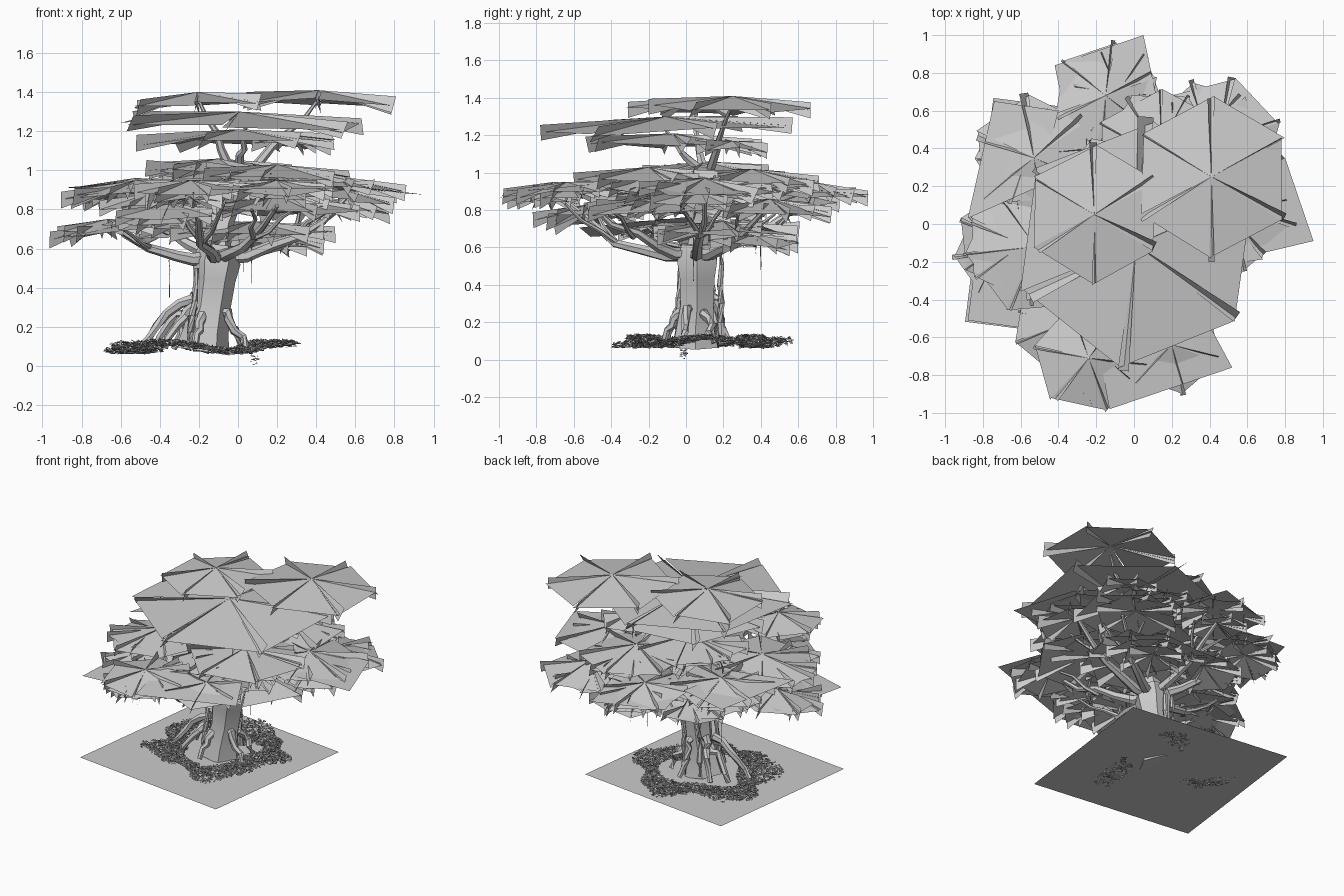
import bpy
import bmesh
import random
from math import sin, cos, pi, radians, tau, hypot
from mathutils import Vector, Matrix

random.seed(7)
jitter = random.uniform

old = bpy.data.objects.get("Cube")
if old:
    bpy.data.objects.remove(old, do_unlink=True)

grey = bpy.data.materials.new("plain grey")
grey.use_nodes = True
shade = (0.6, 0.6, 0.6, 1)
grey.diffuse_color = shade
grey.node_tree.nodes["Principled BSDF"].inputs["Base Color"].default_value = shade


def finish(bm, name, smooth=False):
    """Turn a bmesh into a named object in the scene."""
    mesh = bpy.data.meshes.new(name)
    bm.to_mesh(mesh)
    bm.free()
    mesh.materials.append(grey)
    obj = bpy.data.objects.new(name, mesh)
    bpy.context.collection.objects.link(obj)
    if smooth:
        bpy.ops.object.select_all(action="DESELECT")
        obj.select_set(True)
        bpy.context.view_layer.objects.active = obj
        bpy.ops.object.shade_smooth_by_angle(angle=radians(35))


def add_tube(bm, path, radii, sides=6, flute=0.0):
    """Sweep a tapering, optionally fluted ring along a path."""
    path = [Vector(p) for p in path]
    rings = []
    for i, point in enumerate(path):
        along = path[min(i + 1, len(path) - 1)] - path[max(i - 1, 0)]
        turn = Vector((0, 0, 1)).rotation_difference(along.normalized())
        ring = []
        for k in range(sides):
            a = tau * k / sides
            r = radii[i] * (1 + flute * (-1) ** k)
            ring.append(bm.verts.new(point + turn @ Vector((r * cos(a), r * sin(a), 0))))
        rings.append(ring)
    for low, high in zip(rings, rings[1:]):
        for k in range(sides):
            n = (k + 1) % sides
            bm.faces.new((low[k], low[n], high[n], high[k]))
    bm.faces.new(rings[0][::-1])
    bm.faces.new(rings[-1])


def add_limb(bm, start, end, thick, thin, bow=0.0, wobble=0.02, steps=5, sides=6):
    """Crooked tapering limb; bow lifts (or drops) its middle."""
    start, end = Vector(start), Vector(end)
    path, radii = [], []
    for i in range(steps + 1):
        t = i / steps
        p = start.lerp(end, t)
        p.z += bow * sin(pi * t)
        if 0 < i < steps:
            p += Vector([jitter(-wobble, wobble) for _ in range(3)])
        path.append(p)
        radii.append(thick + (thin - thick) * t)
    add_tube(bm, path, radii, sides)


# Flat ground, turned slightly
GROUND = 0.07
bm = bmesh.new()
place = Matrix.Translation((-0.227, 0, GROUND)) @ Matrix.Rotation(radians(-7.2), 4, "Z")
bmesh.ops.create_grid(bm, x_segments=1, y_segments=1, size=0.597, matrix=place)
finish(bm, "ground")

# Fluted trunk, wide at the foot, leaning slightly
bm = bmesh.new()
add_tube(bm,
         [(-0.18, 0.05, 0.075), (-0.165, 0.05, 0.17), (-0.14, 0.06, 0.3),
          (-0.12, 0.06, 0.44), (-0.11, 0.06, 0.53), (-0.1, 0.06, 0.62)],
         [0.13, 0.11, 0.095, 0.1, 0.115, 0.09], sides=12, flute=0.07)
finish(bm, "trunk", smooth=True)

# Arching roots around the foot
bm = bmesh.new()
for degrees, reach, top in [(190, 0.35, 0.34), (165, 0.27, 0.3), (215, 0.26, 0.3),
                            (250, 0.18, 0.26), (-20, 0.22, 0.27), (30, 0.2, 0.25),
                            (75, 0.19, 0.34), (140, 0.22, 0.36)]:
    a = radians(degrees)
    out = Vector((cos(a), sin(a), 0))
    base = Vector((-0.16, 0.05, 0))
    add_limb(bm, base + out * 0.08 + Vector((0, 0, top)),
             base + out * reach + Vector((0, 0, 0.09)), 0.028, 0.017, bow=0.035)
finish(bm, "roots", smooth=True)

# Aerial roots running down beside the trunk
bm = bmesh.new()
for x, y, high in [(-0.1, 0.18, 0.6), (-0.2, 0.14, 0.55), (-0.21, -0.03, 0.5)]:
    add_limb(bm, (x, y, high), (x * 1.15, y * 1.1, 0.1), 0.013, 0.02, wobble=0.01)
finish(bm, "aerial_roots", smooth=True)

# Main branches from the crotch to the foliage
bm = bmesh.new()
crotch = Vector((-0.1, 0.05, 0.56))
for tip, bow in [((-0.68, -0.06, 0.72), -0.05), ((-0.24, -0.66, 0.86), -0.11),
                 ((0.2, -0.5, 0.82), -0.06), ((0.55, 0.1, 0.86), -0.08),
                 ((0.45, 0.42, 0.8), -0.08), ((-0.15, 0.66, 0.86), -0.06),
                 ((-0.52, 0.34, 0.86), -0.06)]:
    tip = Vector(tip)
    add_limb(bm, crotch, tip, 0.038, 0.012, bow)
    middle = crotch.lerp(tip, 0.6) + Vector((0, 0, bow))
    for side in (-1, 1):
        twig = Vector((-tip.y, tip.x, 0)) * 0.22 * side
        add_limb(bm, middle, tip * 0.9 + twig + Vector((0, 0, 0.06)), 0.016, 0.008, steps=3)
finish(bm, "branches", smooth=True)

# Leaders rising to the crown
bm = bmesh.new()
fork = (0.0, 0.1, 0.95)
add_limb(bm, crotch, fork, 0.065, 0.04)
for tip in [(-0.2, 0.06, 1.36), (0.4, 0.24, 1.35), (0.05, -0.12, 1.24)]:
    add_limb(bm, fork, tip, 0.03, 0.008)
finish(bm, "leaders", smooth=True)

# Thin hanging vines
bm = bmesh.new()
for x, y, low, high in [(-0.35, 0.1, 0.35, 0.58), (0.03, 0.4, 0.48, 0.66), (0.07, 0.04, 0.42, 0.65)]:
    add_limb(bm, (x, y, high), (x, y, low), 0.003, 0.002, wobble=0.002, sides=3)
finish(bm, "vines")


def add_umbrella(bm, centre, radius, turn, drop, sway):
    """Six sloping cards, with a steep blade card standing along each spoke."""
    lean_x = jitter(-sway, sway) - 0.14 * centre.x
    lean_y = jitter(-sway, sway) - 0.1 * centre.y

    def rim(angle, reach, lift):
        x, y = reach * cos(angle), reach * sin(angle)
        return centre + Vector((x, y, lift - drop + x * lean_x + y * lean_y))

    for k in range(6):
        a = turn + k * pi / 3
        b = a + pi / 3
        twist = jitter(-0.015, 0.015)
        sector = [centre, rim(a, radius * jitter(0.95, 1), twist),
                  rim(b, radius * jitter(0.95, 1), -twist)]
        tip = radius * jitter(0.92, 1.04)
        fin = [centre, rim(a, tip, -0.045), rim(a + jitter(0.02, 0.15), tip, 0.04)]
        for card in (sector, fin):
            bm.faces.new([bm.verts.new(p) for p in card])


def foliage(name, clusters, layers):
    bm = bmesh.new()
    for x, y, z, radius, degrees in clusters:
        centre = Vector((x, y, z))
        turn = radians(degrees)
        drop = min(0.065, radius * 0.2)
        add_umbrella(bm, centre, radius, turn, drop, 0.03)
        for layer in range(1, layers):
            shift = Vector((jitter(-0.07, 0.07), jitter(-0.07, 0.07), -0.035 * layer))
            add_umbrella(bm, centre + shift, radius * (1 - 0.16 * layer),
                         turn + layer * 0.5, drop * 0.6, 0.12)
    finish(bm, name)


# Crown, middle and lower foliage: x, y, z, radius, turn
foliage("crown_foliage", [
    (-0.21, 0.05, 1.4, 0.38, 28), (0.41, 0.25, 1.41, 0.44, 28),
    (0.01, -0.11, 1.3, 0.67, 22), (0.0, -0.07, 1.21, 0.52, 5),
    (0.27, 0.25, 1.17, 0.2, 10)], 1)
foliage("middle_foliage", [
    (-0.24, -0.71, 0.95, 0.3, 47), (0.5, 0.1, 0.97, 0.38, 40),
    (-0.15, 0.68, 0.95, 0.29, 20), (-0.53, 0.35, 0.96, 0.34, 35),
    (-0.52, -0.12, 0.95, 0.38, 5), (-0.1, 0.1, 1.06, 0.38, 50),
    (0.2, -0.2, 1.03, 0.4, 15), (0.15, 0.35, 1.02, 0.38, 30),
    (0.0, 0.0, 0.94, 0.5, 20)], 3)
foliage("lower_foliage", [
    (0.2, -0.64, 0.95, 0.27, 40), (0.45, 0.45, 0.86, 0.34, 15),
    (-0.67, -0.08, 0.75, 0.28, 35), (-0.35, -0.52, 0.83, 0.3, 20),
    (0.08, 0.2, 0.74, 0.43, 10), (-0.25, 0.3, 0.75, 0.29, 45),
    (0.2, -0.15, 0.87, 0.43, 57), (0.22, 0.36, 0.67, 0.25, 30),
    (-0.25, 0.05, 0.86, 0.4, 30)], 2)

# Broad cards reaching past the clusters: sloping down away from the trunk
bm = bmesh.new()
for top, slope, corners in [
        (0.97, 0.09, [(-0.42, 0.84), (-0.35, 0.5), (0.13, 0.62), (0.05, 1.0)]),
        (1.0, 0.1, [(-0.13, -0.98), (0.52, -0.76), (0.38, -0.5), (-0.2, -0.6)]),
        (1.0, 0.13, [(0.57, -0.18), (0.95, -0.09), (0.8, 0.35), (0.4, 0.2)]),
        (0.83, 0.17, [(-0.88, -0.51), (-0.45, -0.57), (-0.4, 0), (-0.8, 0.1)]),
        (1.0, 0.1, [(-0.88, 0.03), (-0.5, 0.2), (-0.4, 0.6), (-0.74, 0.65)])]:
    bm.faces.new([bm.verts.new((x, y, top - slope * hypot(x, y))) for x, y in corners])
finish(bm, "broad_foliage")


def add_leaf(bm, x, y, z, size):
    """Small folded leaf lying at a random angle."""
    spin = Matrix.Rotation(jitter(0, tau), 3, "Z") @ Matrix.Rotation(jitter(-0.8, 0.8), 3, "X")
    shape = [(-1, 0, 0), (0, -0.7, 0.4), (1, 0, 0), (0, 0.7, 0.4)]
    a, b, c, d = [bm.verts.new(Vector((x, y, z)) + spin @ (Vector(p) * size)) for p in shape]
    bm.faces.new((a, b, c))
    bm.faces.new((a, c, d))


# Ragged ring of fallen leaves, with one stray clump
bm = bmesh.new()
for _ in range(4500):
    a = jitter(0, tau)
    inner = 0.25 + 0.05 * sin(3 * a)
    outer = 0.43 + 0.05 * sin(5 * a + 1) + 0.03 * sin(9 * a)
    r = jitter(inner, outer)
    z = GROUND + 0.025 + 0.023 * sin(3 * a + 4 * r) + jitter(-0.012, 0.015)
    add_leaf(bm, -0.21 + r * 1.05 * cos(a), 0.08 + r * sin(a), z, 0.013)
for _ in range(25):
    add_leaf(bm, 0.085 + jitter(-0.025, 0.025), jitter(-0.03, 0.01), jitter(0.012, 0.055), 0.009)
add_leaf(bm, 0.08, -0.01, 0.005, 0.009)
finish(bm, "fallen_leaves")
